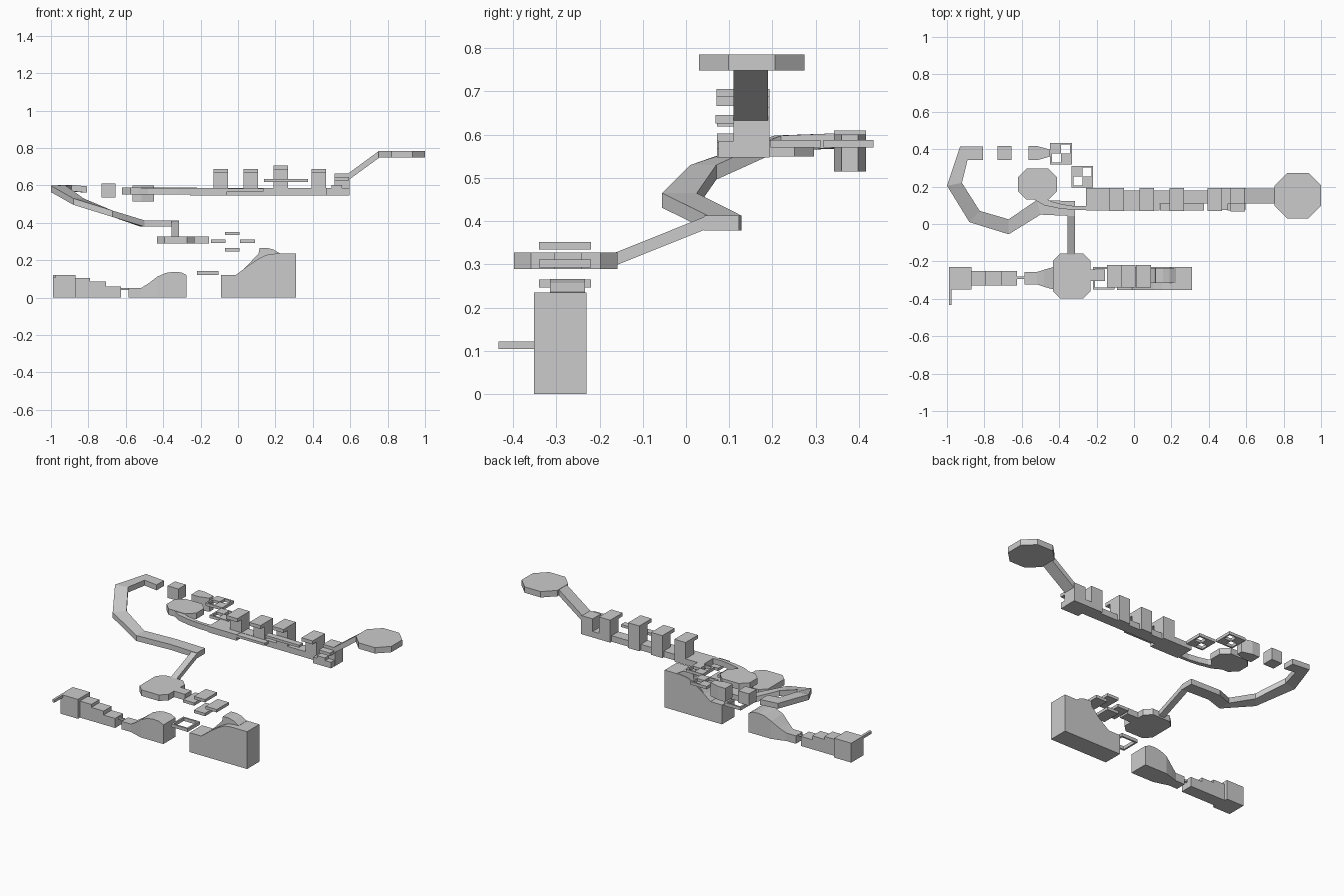
import bpy, bmesh


def make(name, build):
    bm = bmesh.new()
    build(bm)
    bmesh.ops.recalc_face_normals(bm, faces=bm.faces)
    me = bpy.data.meshes.new(name)
    bm.to_mesh(me)
    bm.free()
    ob = bpy.data.objects.new(name, me)
    bpy.context.collection.objects.link(ob)
    return ob


def loft(bm, rings):
    """Skin equal-length rings and cap both ends."""
    vs = [[bm.verts.new(p) for p in r] for r in rings]
    n = len(vs[0])
    for a, b in zip(vs, vs[1:]):
        for i in range(n):
            bm.faces.new((a[i], a[(i + 1) % n], b[(i + 1) % n], b[i]))
    bm.faces.new(vs[0])
    bm.faces.new(vs[-1])


def prism(name, outline, z0, z1):
    return make(name, lambda bm: loft(bm, [[(x, y, z) for x, y in outline] for z in (z0, z1)]))


def box(name, x0, x1, y0, y1, z0, z1):
    return prism(name, [(x0, y0), (x1, y0), (x1, y1), (x0, y1)], z0, z1)


def side_profile(name, pts, y0, y1):
    return make(name, lambda bm: loft(bm, [[(x, y, z) for x, z in pts] for y in (y0, y1)]))


def octagon(name, x0, x1, y0, y1, c, z0, z1):
    pts = [(x0 + c, y0), (x1 - c, y0), (x1, y0 + c), (x1, y1 - c),
           (x1 - c, y1), (x0 + c, y1), (x0, y1 - c), (x0, y0 + c)]
    return prism(name, pts, z0, z1)


def ribbon(name, left, right, tops, t):
    """Path slab between two edge lines with a top height per station."""
    rings = [[(*a, z), (*b, z), (*b, z - t), (*a, z - t)] for a, b, z in zip(left, right, tops)]
    return make(name, lambda bm: loft(bm, rings))


def frame(name, x0, x1, y0, y1, z0, z1, w):
    def build(bm):
        rings = []
        for d, z in ((0, z0), (0, z1), (w, z1), (w, z0)):
            rings.append([bm.verts.new(p) for p in ((x0 + d, y0 + d, z), (x1 - d, y0 + d, z),
                                                    (x1 - d, y1 - d, z), (x0 + d, y1 - d, z))])
        for a, b in zip(rings, rings[1:] + rings[:1]):
            for i in range(4):
                j = (i + 1) % 4
                bm.faces.new((a[i], a[j], b[j], b[i]))
    return make(name, build)


# Starting block, diving beam and descending stairs
box("start_block", -0.99, -0.87, -0.35, -0.23, 0, 0.122)
box("start_beam", -0.99, -0.975, -0.433, -0.35, 0.105, 0.122)
side_profile("start_stairs", [(-0.87, 0), (-0.625, 0), (-0.625, 0.06), (-0.705, 0.06), (-0.705, 0.085),
                              (-0.79, 0.085), (-0.79, 0.104), (-0.87, 0.104)], -0.33, -0.25)
box("narrow_bridge", -0.625, -0.585, -0.294, -0.282, 0.04, 0.052)

# Widening launch hill
hill = [(-0.585, 0.05, 0.033), (-0.52, 0.05, 0.033), (-0.48, 0.075, 0.046), (-0.43, 0.113, 0.06),
        (-0.385, 0.132, 0.06), (-0.345, 0.138, 0.06), (-0.305, 0.135, 0.06), (-0.275, 0.12, 0.06)]
ribbon_rings = [[(x, -0.29 - w, 0), (x, -0.29 + w, 0), (x, -0.29 + w, z), (x, -0.29 - w, z)]
                for x, z, w in hill]
make("launch_hill", lambda bm: loft(bm, ribbon_rings))

# Hoop and large landing block with a raised kicker
frame("gap_hoop", -0.22, -0.105, -0.35, -0.23, 0.122, 0.142, 0.011)
side_profile("landing_block", [(-0.09, 0), (0.31, 0), (0.31, 0.235), (0.2, 0.235), (0.15, 0.228),
                               (0.105, 0.205), (0.06, 0.175), (-0.01, 0.122), (-0.09, 0.122)], -0.352, -0.23)
side_profile("kicker_ramp", [(-0.01, 0.11), (0.225, 0.2), (0.225, 0.236), (0.19, 0.257), (0.155, 0.266),
                             (0.115, 0.265), (0.11, 0.235)], -0.315, -0.234)

# Wheel of four tiles
for i, (x, z) in enumerate([(-0.145, 0.293), (-0.07, 0.334), (0.012, 0.293), (-0.07, 0.247)]):
    box(f"wheel_tile_{i}", x, x + 0.078, -0.34, -0.22, z, z + 0.018)

# First resting platform and its lip
octagon("lower_platform", -0.434, -0.232, -0.398, -0.158, 0.04, 0.29, 0.328)
box("platform_lip", -0.235, -0.155, -0.305, -0.242, 0.29, 0.328)

# Sloping link and winding path
ribbon("sloping_link", [(-0.355, -0.162), (-0.355, 0.05)], [(-0.315, -0.162), (-0.315, 0.05)],
       [0.328, 0.413], 0.03)
ribbon("winding_path",
       [(-0.315, 0.042), (-0.50, 0.05), (-0.67, -0.055), (-0.88, 0.01), (-1, 0.205), (-0.93, 0.415), (-0.807, 0.415)],
       [(-0.315, 0.122), (-0.52, 0.128), (-0.67, 0.025), (-0.825, 0.07), (-0.92, 0.22), (-0.89, 0.342), (-0.807, 0.342)],
       [0.413, 0.413, 0.465, 0.53, 0.598, 0.603, 0.595], 0.034)

# Stepping blocks
box("stepping_cube", -0.73, -0.655, 0.342, 0.416, 0.535, 0.61)
prism("tapered_block", [(-0.565, 0.342), (-0.515, 0.342), (-0.45, 0.36), (-0.45, 0.398),
                        (-0.515, 0.416), (-0.565, 0.416)], 0.515, 0.6)

# Checkered grids: frame plus two solid cells
for i, (x, y) in enumerate([(-0.448, 0.318), (-0.334, 0.195)]):
    frame(f"grid_frame_{i}", x, x + 0.116, y, y + 0.116, 0.57, 0.588, 0.01)
    box(f"grid_cell_a_{i}", x + 0.01, x + 0.058, y + 0.058, y + 0.106, 0.57, 0.588)
    box(f"grid_cell_b_{i}", x + 0.058, x + 0.106, y + 0.01, y + 0.058, 0.57, 0.588)

# Upper resting platform and curved link
octagon("upper_platform", -0.62, -0.412, 0.13, 0.296, 0.045, 0.55, 0.588)
ribbon("curved_link", [(-0.55, 0.14), (-0.48, 0.1), (-0.4, 0.083), (-0.32, 0.075), (-0.25, 0.075)],
       [(-0.5, 0.15), (-0.44, 0.12), (-0.38, 0.105), (-0.32, 0.096), (-0.25, 0.096)], [0.585] * 5, 0.035)

# Long beam with overhanging wall pillars
box("beam_entry", -0.257, -0.06, 0.072, 0.193, 0.547, 0.585)
box("long_beam", -0.06, 0.52, 0.11, 0.178, 0.547, 0.585)
for i, (x, top) in enumerate([(-0.132, 0.688), (0.03, 0.688), (0.19, 0.706), (0.393, 0.688)]):
    box(f"pillar_{i}", x, x + 0.078, 0.11, 0.193, 0.547, top - 0.02)
    box(f"pillar_cap_{i}", x, x + 0.078, 0.07, 0.193, top - 0.022, top)
box("front_ledge_low", -0.108, 0.135, 0.072, 0.11, 0.567, 0.583)
box("front_ledge_high", 0.138, 0.375, 0.072, 0.11, 0.619, 0.635)

# End of beam with small steps
box("beam_end_base", 0.47, 0.595, 0.075, 0.193, 0.547, 0.585)
box("beam_end_block", 0.515, 0.597, 0.11, 0.193, 0.547, 0.664)
box("side_step_low", 0.5, 0.555, 0.072, 0.11, 0.585, 0.603)
box("side_step_high", 0.515, 0.593, 0.068, 0.11, 0.626, 0.645)

# Final ramp and finish platform
side_profile("final_ramp", [(0.59, 0.628), (0.755, 0.748), (0.755, 0.785), (0.59, 0.664)], 0.11, 0.19)
octagon("finish_platform", 0.752, 1.0, 0.03, 0.274, 0.068, 0.748, 0.785)
